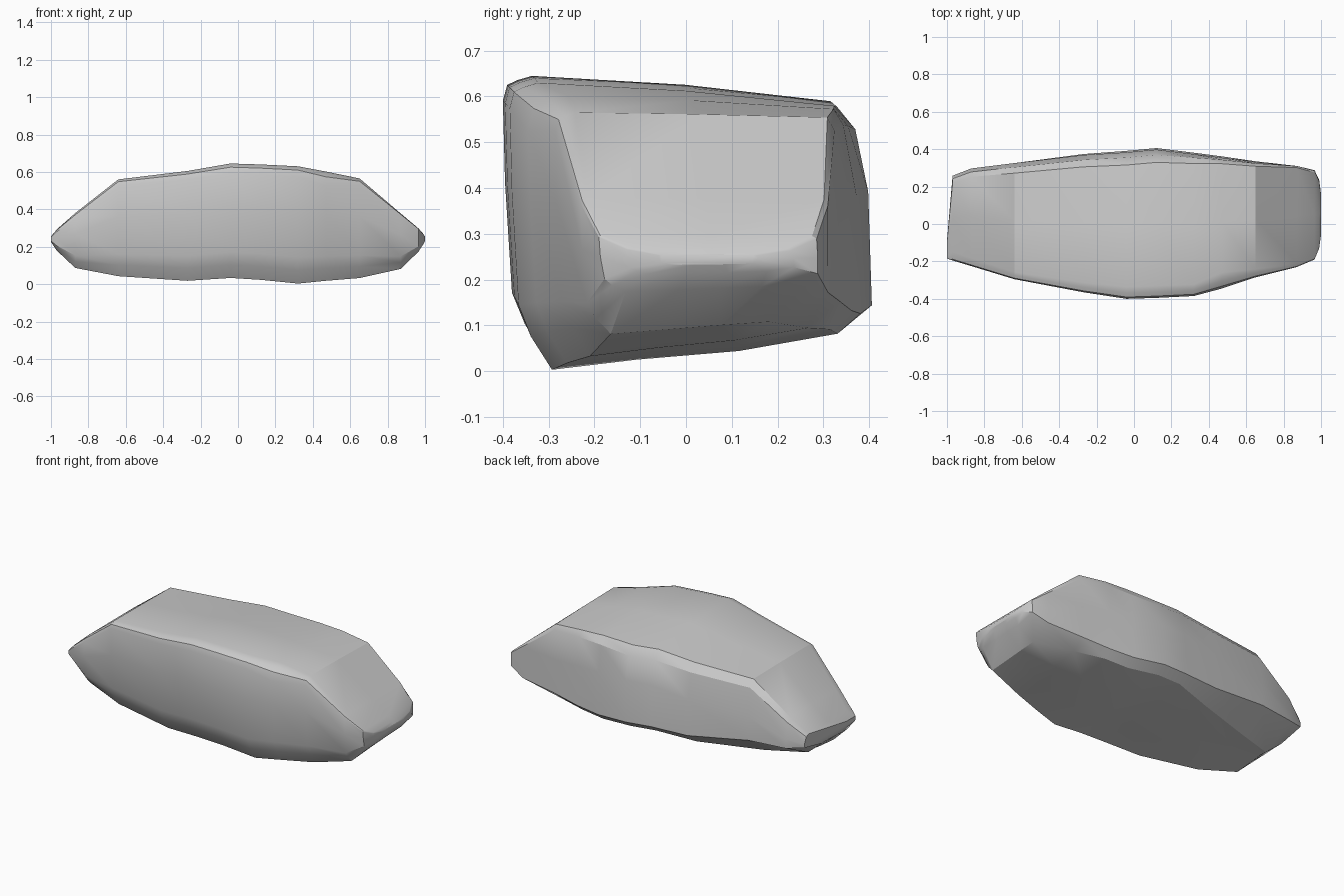
import bpy, bmesh, math

cube = bpy.data.objects.get("Cube")
if cube:
    bpy.data.objects.remove(cube, do_unlink=True)

stone = bpy.data.materials.new("stone_grey")
stone.use_nodes = True
colour = (0.6, 0.6, 0.6, 1)
stone.diffuse_color = colour
stone.node_tree.nodes["Principled BSDF"].inputs["Base Color"].default_value = colour


def cross_section(chip, undercut, tilt, bevel):
    """Outline as fractions of depth and height: rounded front top edge,
    undercut back bottom edge, top tilted to the back, bevelled back top edge."""
    front = [(chip, 1), (chip * .5, .985), (chip * .15, 1 - chip * .4),
             (0, 1 - chip * 1.1), (.006, .62), (.025, .23)]
    bottom = [(.06, .12), (.12, .005), (.36, .04),
              (.65 - undercut * .5, .07), (.93 - undercut, .13 - undercut * .2)]
    back = [(.995 - undercut * .05, .2 + undercut * .6), (.985, .6),
            (1 - bevel * .5, .97 - tilt - bevel * .5)]
    top = [(1 - bevel, 1 - tilt), (.5, 1 - tilt * .35)]
    return front + bottom + back + top


# Stations along the boulder: x, front, back, bottom, top, then the section shape
STATIONS = [
    (-1, -.185, -.09, .225, .255, .1, 0, 0, .1),
    (-.97, -.195, .265, .18, .292, .1, .3, 0, .1),
    (-.87, -.225, .305, .085, .38, .08, .35, 0, .1),
    (-.64, -.295, .335, .04, .56, .06, .2, .01, .1),
    (-.27, -.365, .38, .015, .605, .07, .06, .06, .1),
    (-.04, -.40, .395, .03, .645, .08, 0, .09, .1),
    (.12, -.395, .41, .02, .64, .08, 0, .1, .1),
    (.32, -.385, .385, 0, .63, .08, 0, .08, .08),
    (.47, -.345, .365, .015, .602, .12, 0, .05, .06),
    (.65, -.285, .34, .03, .565, .07, .05, .02, .05),
    (.87, -.23, .318, .08, .378, .04, .18, .01, .03),
    (.965, -.19, .295, .173, .298, .04, .2, .02, .04),
    (.99, -.13, .24, .212, .27, .06, .1, .05, .06),
    (1, -.06, .16, .232, .255, .06, 0, .05, .06),
]

# Loft the boulder through its stations
bm = bmesh.new()
rings = [[bm.verts.new((x, f + u * (b - f), lo + v * (hi - lo)))
          for u, v in cross_section(*shape)] for x, f, b, lo, hi, *shape in STATIONS]
for a, b in zip(rings, rings[1:]):
    for i in range(len(a)):
        j = (i + 1) % len(a)
        bm.faces.new((a[i], a[j], b[j], b[i]))
bm.faces.new(rings[0])
bm.faces.new(rings[-1])
bmesh.ops.recalc_face_normals(bm, faces=bm.faces)

mesh = bpy.data.meshes.new("boulder")
bm.to_mesh(mesh)
bm.free()
mesh.materials.append(stone)
boulder = bpy.data.objects.new("boulder", mesh)
bpy.context.collection.objects.link(boulder)

# Soft faces with crisp chipped edges
bpy.context.view_layer.objects.active = boulder
boulder.select_set(True)
bpy.ops.object.shade_smooth_by_angle(angle=math.radians(28))
